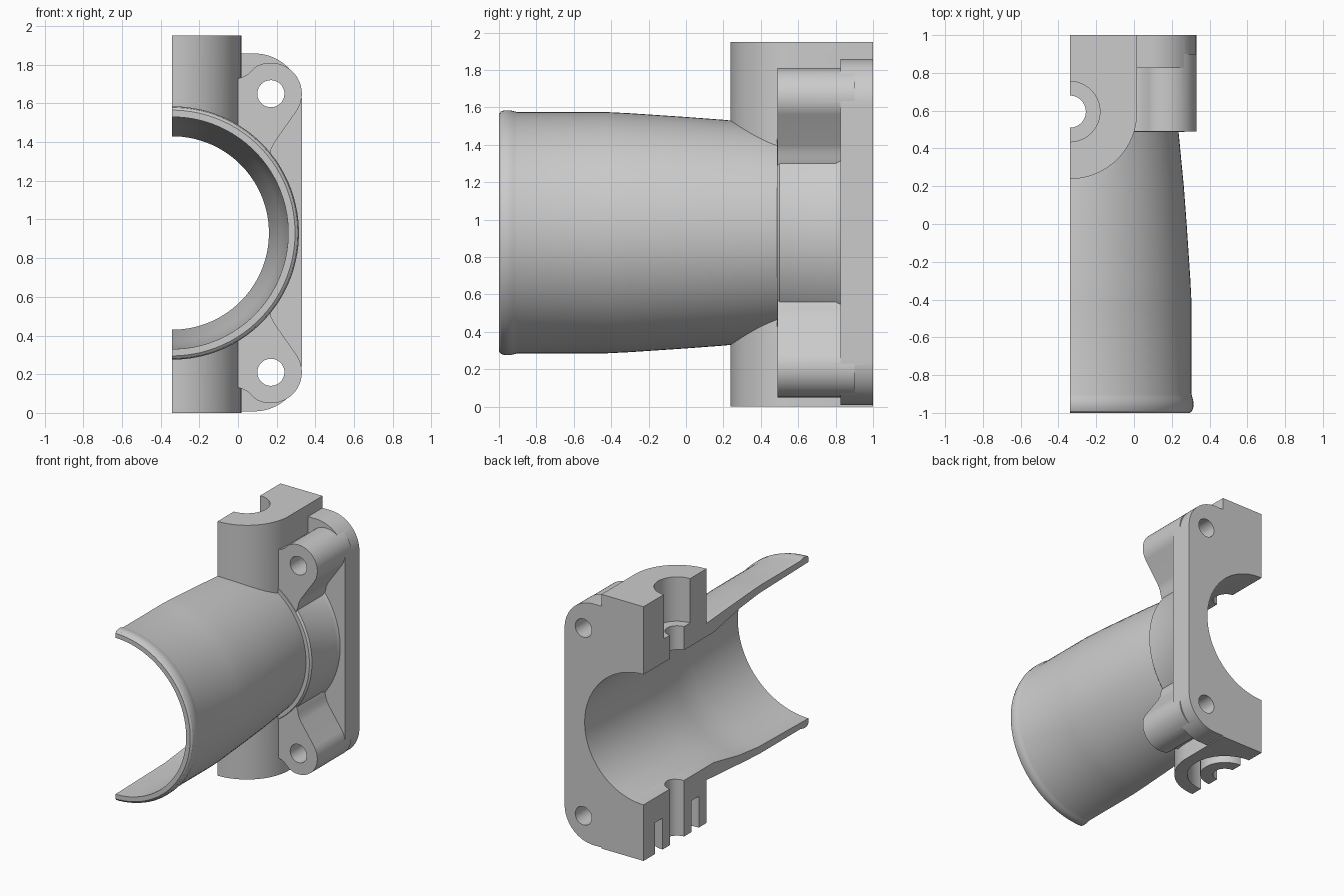
import bpy, bmesh
from math import cos, sin, radians, tau

if "Cube" in bpy.data.objects:
    bpy.data.objects.remove(bpy.data.objects["Cube"])

CX, CZ = -0.34, 0.93      # bore axis (runs along y), also the section plane
BY = 0.595                # y of the vertical boss axis


def make(name, bm):
    bmesh.ops.recalc_face_normals(bm, faces=bm.faces[:])
    me = bpy.data.meshes.new(name)
    bm.to_mesh(me)
    bm.free()
    ob = bpy.data.objects.new(name, me)
    bpy.context.collection.objects.link(ob)
    return ob


def prism(name, pts, axis, a, b):
    """Extrude a closed outline along y (points are x,z) or z (points are x,y)."""
    bm = bmesh.new()
    at = lambda p, t: (p[0], t, p[1]) if axis == 'y' else (p[0], p[1], t)
    lo = [bm.verts.new(at(p, a)) for p in pts]
    hi = [bm.verts.new(at(p, b)) for p in pts]
    n = len(pts)
    for i in range(n):
        j = (i + 1) % n
        bm.faces.new((lo[i], lo[j], hi[j], hi[i]))
    bm.faces.new(lo)
    bm.faces.new(hi)
    return make(name, bm)


def revolve(name, prof, seg=96):
    """Solid of revolution about the bore axis; profile is (y, radius)."""
    bm = bmesh.new()
    rings = [[bm.verts.new((CX + r * cos(tau * (k + .5) / seg), y,
                            CZ + r * sin(tau * (k + .5) / seg)))
              for k in range(seg)] for y, r in prof]
    for p, q in zip(rings, rings[1:]):
        for k in range(seg):
            j = (k + 1) % seg
            bm.faces.new((p[k], p[j], q[j], q[k]))
    bm.faces.new(rings[0])
    bm.faces.new(rings[-1])
    return make(name, bm)


def arc(cx, cy, r, a0, a1, n=24):
    return [(cx + r * cos(radians(a0 + (a1 - a0) * i / n)),
             cy + r * sin(radians(a0 + (a1 - a0) * i / n))) for i in range(n + 1)]


def circle(cx, cy, r, n=48):
    return arc(cx, cy, r, 3, 363, n)[:-1]


def combine(ob, other, op):
    m = ob.modifiers.new(op, 'BOOLEAN')
    m.operation, m.object, m.solver = op, other, 'EXACT'
    bpy.context.view_layer.objects.active = ob
    bpy.ops.object.modifier_apply(modifier=m.name)
    bpy.data.objects.remove(other, do_unlink=True)


# Tapered tube with a bead at the front lip
body = revolve("half_pipe_housing", [
    (-1, .635), (-.99, .648), (-.97, .655), (-.94, .655), (-.92, .65), (-.90, .645),
    (-.42, .645), (-.3, .639), (0, .619), (.2, .604), (.5, .575), (.95, .575)])

# Collar between tube and flange
parts = [revolve("collar", [(.487, .605), (.5, .618), (.80, .618), (.815, .625), (.9, .66)])]

# Vertical boss: round at the front, square at the back
parts.append(prism("boss", arc(CX, BY, .357, 180, 360, 48) + [(.017, 1.07), (-.697, 1.07)],
                   'z', 0, 1.95))

# Back flange plate with rounded corners
parts.append(prism("flange", [(-.5, .008)] + arc(.085, .253, .245, -90, 0)
                   + arc(.085, 1.613, .245, 0, 90) + [(-.5, 1.858)], 'y', .825, 1.04))

# Bolt ears, mirrored about the bore axis height
ear = ([(-.06, 1.71), (.02, 1.735), (.05, 1.75), (.08, 1.78)]
       + arc(.17, 1.65, .16, 118, -33, 32)
       + [(.19, 1.40), (.172, 1.365), (.165, 1.33), (.12, 1.2), (-.06, 1.2)])
parts.append(prism("upper_ear", ear, 'y', .49, .9))
parts.append(prism("lower_ear", [(x, 2 * CZ - z) for x, z in ear], 'y', .49, .9))

for p in parts:
    combine(body, p, 'UNION')

# Main bore, wider toward the front
cuts = [revolve("bore", [(-1.1, .602), (-1, .6), (-.4, .588), (-.16, .562), (.15, .5), (1.2, .5)])]

# Bolt holes
for i, z in enumerate((.21, 1.65)):
    cuts.append(prism(f"bolt_hole_{i}", circle(.17, z, .07), 'y', .3, 1.2))

# Shaft hole through the boss and its top counterbore
cuts.append(prism("shaft_hole", circle(CX, BY, .085), 'z', -.2, 2.2))
cuts.append(prism("counterbore", circle(CX, BY, .16), 'z', 1.61, 2.2))

# Ring groove in the underside of the boss
groove = prism("groove", circle(CX, BY, .265), 'z', -.2, .24)
combine(groove, prism("groove_core", circle(CX, BY, .175), 'z', -.4, .4), 'DIFFERENCE')
cuts.append(groove)

for c in cuts:
    combine(body, c, 'DIFFERENCE')

# Section the part along the bore axis and trim the back flat
combine(body, prism("section_block", [(CX, -2), (2, -2), (2, 1), (CX, 1)], 'z', -1, 3), 'INTERSECT')

bpy.ops.object.select_all(action='DESELECT')
body.select_set(True)
bpy.context.view_layer.objects.active = body
bpy.ops.object.shade_smooth_by_angle(angle=radians(30))
